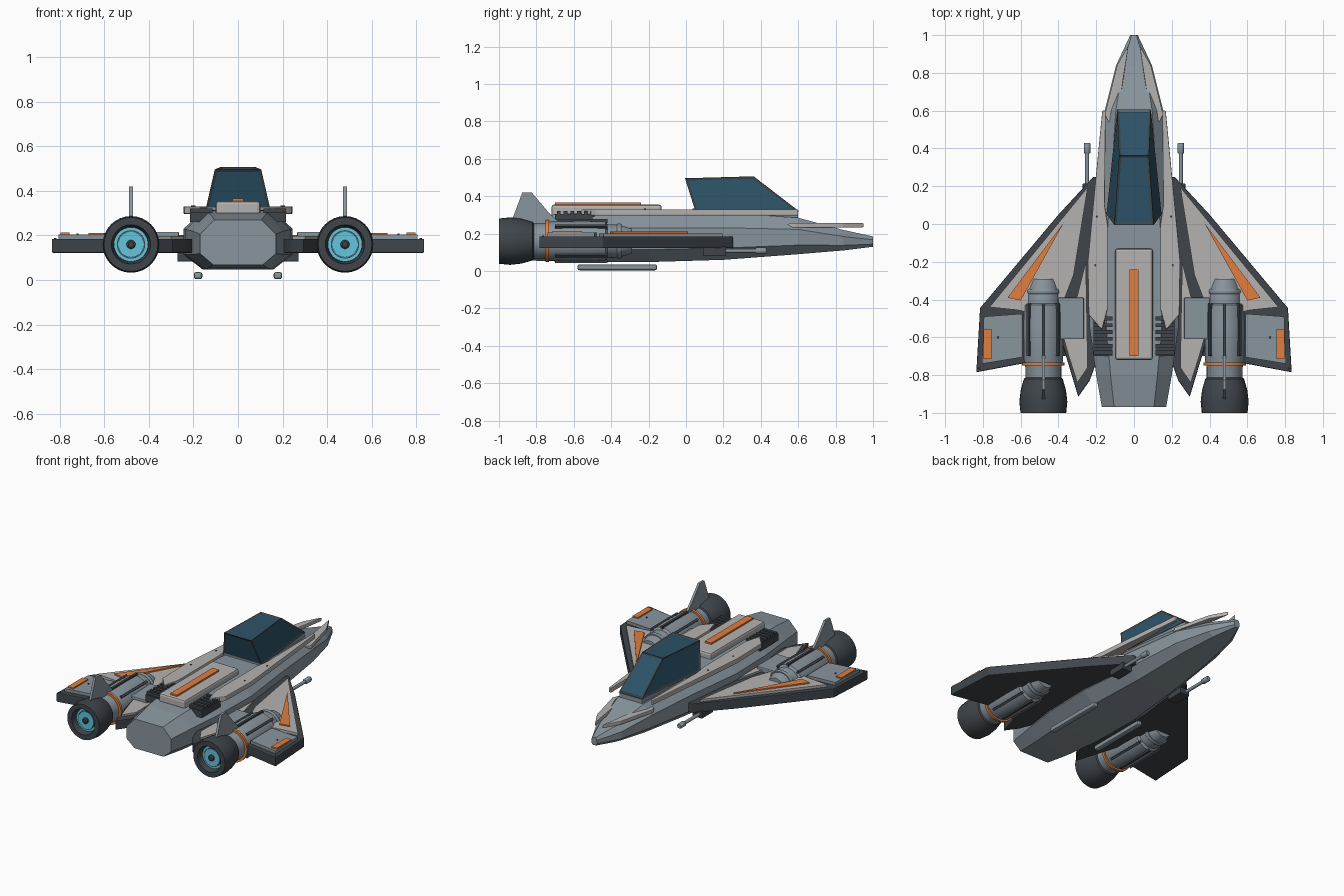
import bpy, bmesh, math
from mathutils import Matrix, Vector

if "Cube" in bpy.data.objects:
    bpy.data.objects.remove(bpy.data.objects["Cube"])


def material(name, rgb):
    m = bpy.data.materials.new(name)
    m.diffuse_color = (*rgb, 1)
    m.use_nodes = True
    m.node_tree.nodes["Principled BSDF"].inputs["Base Color"].default_value = m.diffuse_color
    return m


HULL = material("hull_grey", (0.25, 0.30, 0.34))
LIGHT = material("light_panel", (0.46, 0.45, 0.44))
DARK = material("dark_trim", (0.05, 0.06, 0.07))
ORANGE = material("orange_paint", (0.75, 0.21, 0.05))
GLASS = material("canopy_glass", (0.025, 0.085, 0.135))
GLOW = material("engine_glow", (0.13, 0.56, 0.72))
EX, EZ = 0.48, 0.16  # engine axis


def finish(name, bm, mat, mirror=False, bevel=0, smooth=False):
    bmesh.ops.recalc_face_normals(bm, faces=bm.faces)
    me = bpy.data.meshes.new(name)
    bm.to_mesh(me)
    bm.free()
    ob = bpy.data.objects.new(name, me)
    bpy.context.collection.objects.link(ob)
    me.materials.append(mat)
    if smooth:
        bpy.ops.object.select_all(action='DESELECT')
        ob.select_set(True)
        bpy.context.view_layer.objects.active = ob
        bpy.ops.object.shade_smooth_by_angle(angle=math.radians(35))
    if bevel:
        b = ob.modifiers.new("bevel", 'BEVEL')
        b.width, b.segments = bevel, 2
    if mirror:
        ob.modifiers.new("mirror", 'MIRROR').use_clip = False
    return ob


def loft(name, rings, mat, **kw):
    bm = bmesh.new()
    vs = [[bm.verts.new(p) for p in r] for r in rings]
    n = len(rings[0])
    for a, b in zip(vs, vs[1:]):
        for i in range(n):
            bm.faces.new((a[i], a[(i + 1) % n], b[(i + 1) % n], b[i]))
    bm.faces.new(vs[0])
    bm.faces.new(vs[-1])
    return finish(name, bm, mat, **kw)


def slab(name, pts, z0, z1, mat, **kw):
    return loft(name, [[(x, y, z) for x, y in pts] for z in (z0, z1)], mat, **kw)


def rect(x0, x1, y0, y1):
    return [(x0, y0), (x1, y0), (x1, y1), (x0, y1)]


def lathe(name, profile, mat, cx=EX, cz=EZ, n=32):
    rings = [[(cx + r * math.cos(2 * math.pi * i / n), y, cz + r * math.sin(2 * math.pi * i / n))
              for i in range(n)] for r, y in profile]
    return loft(name, rings, mat, mirror=True, smooth=True)


# Faceted fuselage: y, half width, bottom, top
sections = [(1, .02, .13, .185), (.84, .095, .11, .22), (.6, .155, .09, .285), (.2, .2, .06, .312),
            (-.2, .245, .048, .315), (-.55, .235, .048, .312), (-.8, .2, .055, .295), (-.97, .17, .068, .27)]
rings = []
for y, w, b, t in sections:
    h = t - b
    half = [(.65 * w, b), (w, b + .25 * h), (w, b + .68 * h), (.62 * w, t)]
    rings.append([(x, y, z) for x, z in half] + [(-x, y, z) for x, z in reversed(half)])
loft("fuselage", rings, HULL)

# Shoulder armour, nose strakes, dorsal panel
slab("shoulder_armour", [(.15, .6), (.168, .6), (.205, .22), (.245, -.2), (.24, -.48), (.17, -.56),
                         (.14, -.45), (.14, 0), (.155, .1)], .297, .33, LIGHT, mirror=True, bevel=.004)
slab("nose_strake", [(.028, .95), (.09, .84), (.155, .58), (.13, .53), (.07, .68)], .232, .258,
     LIGHT, mirror=True, bevel=.004)
slab("dorsal_panel", rect(-.1, .1, -.72, -.13), .29, .355, LIGHT, bevel=.014)
slab("dorsal_stripe", rect(-.025, .025, -.7, -.24), .35, .366, ORANGE)

# Vent grilles
slab("vent_bed", rect(.115, .215, -.7, -.5), .26, .306, DARK, mirror=True)
for i in range(6):
    y = -.69 + i * .036
    slab(f"vent_slat_{i}", rect(.115, .215, y, y + .02), .29, .322, DARK, mirror=True)

# Canopy glass with its frame along every edge
lower = [(.085, .6, .32), (-.085, .6, .32), (-.14, .055, .32), (.14, .055, .32)]
upper = [(.075, .36, .5), (-.075, .36, .5), (-.1, 0, .492), (.1, 0, .492)]
loft("canopy_glass", [lower, upper], GLASS)
frame = loft("canopy_frame", [lower, upper], DARK)
wire = frame.modifiers.new("wire", 'WIREFRAME')
wire.thickness, wire.offset = .016, 0
slab("canopy_base", [(.085, .6), (-.085, .6), (-.14, .05), (.14, .05)], .27, .325, HULL)

# Wings: dark core slab with raised panels and stripes
slab("wing", [(.15, .25), (.215, .25), (.40, .05), (.815, -.445), (.835, -.785), (.57, -.735), (.52, -.6),
              (.39, -.6), (.295, -.915), (.235, -.83), (.15, -.6)], .122, .185, DARK, mirror=True, bevel=.005)
slab("wing_panel", [(.245, .195), (.40, .005), (.765, -.44), (.62, -.455), (.5, -.48), (.37, -.4), (.32, -.27)],
     .18, .202, LIGHT, mirror=True)
slab("wing_root_panel", [(.255, -.2), (.30, -.38), (.385, -.56), (.345, -.7), (.3, -.84), (.245, -.76)],
     .18, .198, LIGHT, mirror=True)
slab("wingtip_panel", [(.59, -.475), (.795, -.49), (.805, -.74), (.59, -.705)], .18, .205, HULL, mirror=True)
slab("wing_stripe", [(.37, .01), (.67, -.39), (.60, -.405)], .195, .211, ORANGE, mirror=True)
slab("wingtip_stripe", rect(.755, .797, -.715, -.555), .195, .213, ORANGE, mirror=True)
slab("engine_pylon", rect(.265, .4, -.61, -.39), .15, .216, HULL, mirror=True, bevel=.005)

# Engines
lathe("engine_body", [(.066, -.29), (.088, -.36), (.09, -.42), (.105, -.43), (.108, -.55), (.105, -.72),
                      (.095, -.76), (.095, -.84)], HULL)
lathe("engine_collar", [(.09, -.345), (.094, -.352), (.094, -.364), (.09, -.37)], HULL)
lathe("engine_ring", [(.1, -.733), (.113, -.733), (.113, -.75), (.1, -.75)], ORANGE)
lathe("nozzle", [(.09, -.81), (.103, -.82), (.12, -.88), (.127, -.94), (.121, -1), (.088, -1),
                 (.078, -.955)], DARK)
lathe("glow_disc", [(.077, -.95), (.077, -.962)], GLOW)
lathe("glow_ring", [(.064, -.955), (.064, -.967), (.059, -.967), (.059, -.955)], DARK)
lathe("glow_core", [(.058, -.955), (.058, -.969)], GLOW)
lathe("nozzle_hub", [(.02, -.96), (.02, -.98), (.012, -.986)], DARK)

# Dark cooling ribs around each engine
bm = bmesh.new()
for i in range(8):
    m = (Matrix.Translation((EX, -.56, EZ)) @ Matrix.Rotation(i * math.pi / 4, 4, 'Y')
         @ Matrix.Translation((0, 0, .107)) @ Matrix.Diagonal((.016, .28, .02, 1)))
    bmesh.ops.create_cube(bm, size=1, matrix=m)
finish("engine_ribs", bm, DARK, mirror=True)

# Tail fins on the engines
fin = [(-.935, .26), (-.875, .42), (-.825, .42), (-.74, .32), (-.67, .25)]
loft("tail_fin", [[(EX + s, y, z) for y, z in fin] for s in (-.008, .008)], HULL, mirror=True)

# Wing-root guns
slab("gun_mount", rect(.2, .272, .09, .215), .083, .13, DARK, mirror=True, bevel=.004)
lathe("gun_barrel", [(.011, .15), (.011, .4)], HULL, .248, .108, 12)
lathe("gun_muzzle", [(.014, .372), (.018, .378), (.018, .424), (.014, .43)], HULL, .248, .108, 12)

# Belly skids
slab("belly_skid", rect(.16, .198, -.58, -.155), .004, .036, HULL, mirror=True, bevel=.01)

# Rivets on the shoulder armour and wingtips
bm = bmesh.new()
for x, y, z in [(.195, .04, .33), (.205, -.22, .33), (.72, -.6, .205), (.82, -.765, .185)]:
    bmesh.ops.create_cone(bm, cap_ends=True, segments=8, radius1=.006, radius2=.005, depth=.008,
                          matrix=Matrix.Translation((x, y, z)))
finish("rivets", bm, DARK, mirror=True)
